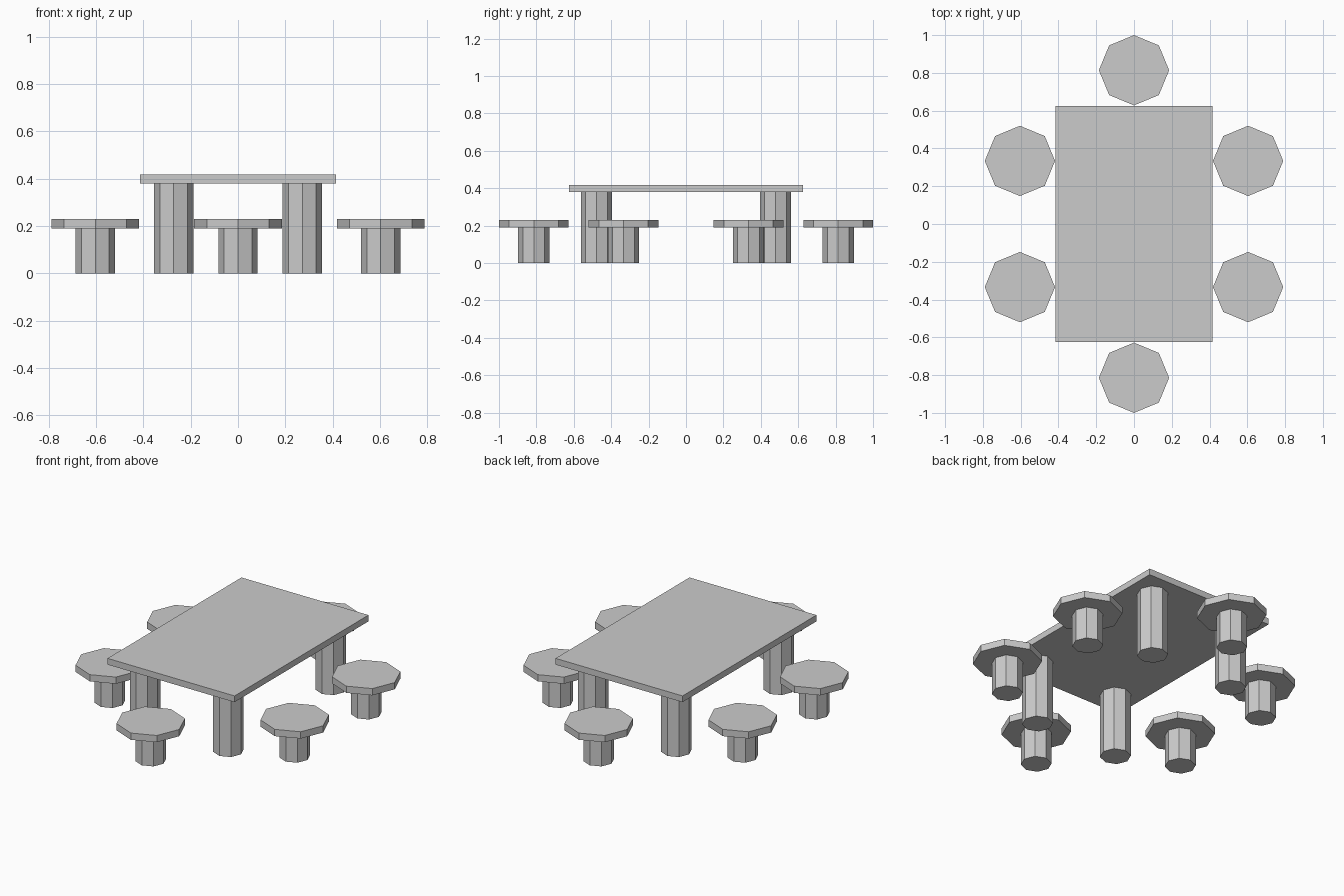
import bpy

cube = bpy.data.objects.get("Cube")
if cube:
    bpy.data.objects.remove(cube, do_unlink=True)

# Single plain grey material
GREY = (0.6, 0.6, 0.6, 1.0)
stone = bpy.data.materials.new("stone_grey")
stone.use_nodes = True
stone.diffuse_color = GREY
stone.node_tree.nodes["Principled BSDF"].inputs["Base Color"].default_value = GREY

TOP_Z, TABLE_H = 0.38, 0.417
SEAT_Z, SEAT_H = 0.19, 0.23
POST_R, SEAT_R = 0.083, 0.186


def finish(name):
    obj = bpy.context.object
    obj.name = name
    obj.data.materials.clear()
    obj.data.materials.append(stone)
    return obj


def octagon(name, x, y, radius, z0, z1):
    """Flat-sided eight-sided post or disc between two heights."""
    bpy.ops.mesh.primitive_cylinder_add(
        vertices=8, radius=radius, depth=z1 - z0, location=(x, y, (z0 + z1) / 2))
    return finish(name)


# Table top
bpy.ops.mesh.primitive_cube_add(size=1, location=(0, 0, (TOP_Z + TABLE_H) / 2))
table = finish("table_top")
table.scale = (0.83, 1.25, TABLE_H - TOP_Z)
bpy.ops.object.transform_apply(location=False, rotation=False, scale=True)

# Table legs
for side, sx in (("left", 1), ("right", -1)):
    for end, sy in (("front", -1), ("back", 1)):
        octagon(f"table_leg_{end}_{side}", sx * 0.272, sy * 0.479, POST_R, 0, TOP_Z)

# Stools: one at each end, two along each side
stools = {"front": (0, -0.814), "back": (0, 0.814)}
for side, sx in (("left", 1), ("right", -1)):
    for end, sy in (("front", -1), ("back", 1)):
        stools[f"{end}_{side}"] = (sx * 0.604, sy * 0.334)

for place, (x, y) in stools.items():
    octagon(f"stool_post_{place}", x, y, POST_R, 0, SEAT_Z)
    octagon(f"stool_seat_{place}", x, y, SEAT_R, SEAT_Z, SEAT_H)
